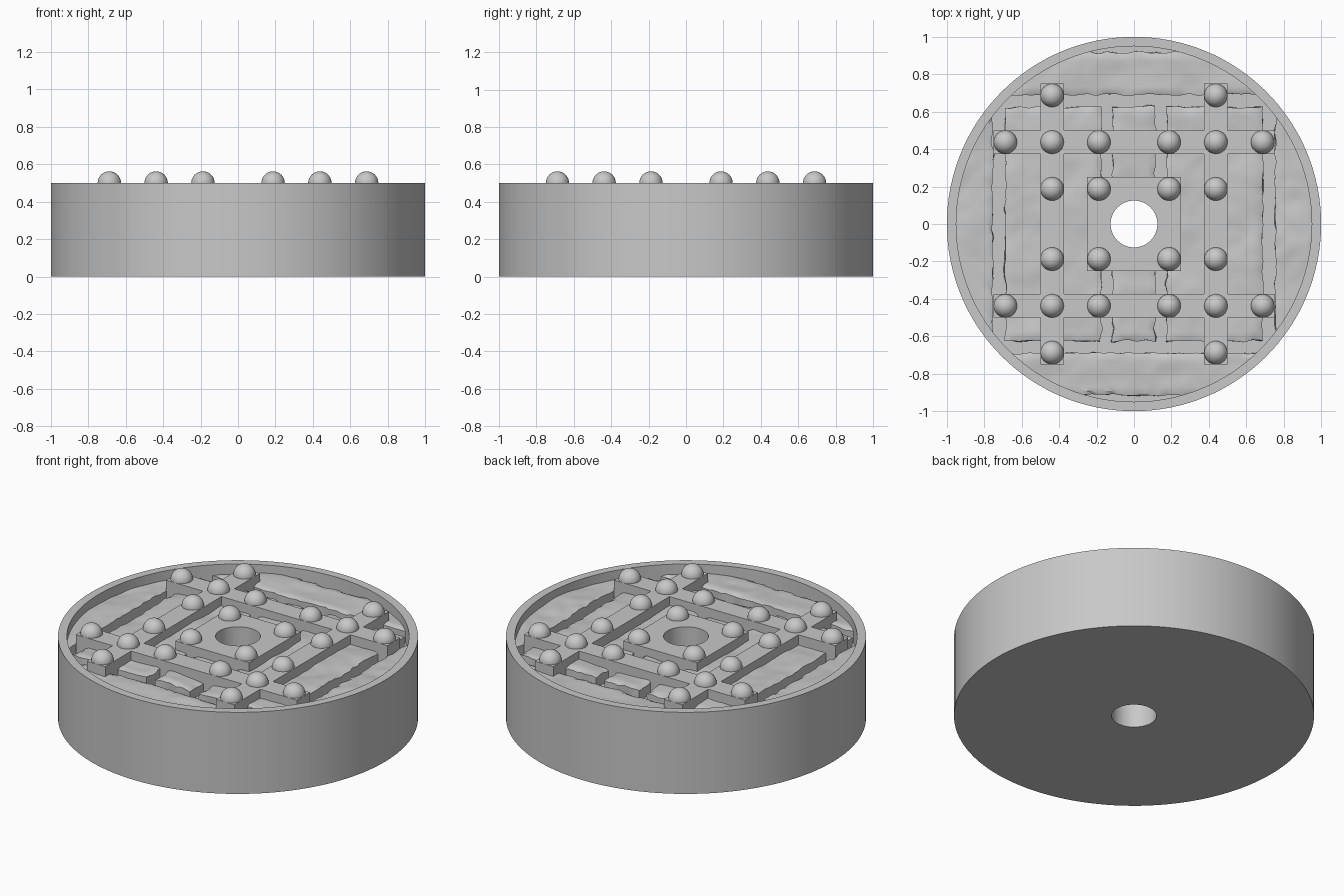
import bpy, bmesh, math
from mathutils import Vector, noise

cube = bpy.data.objects.get("Cube")
if cube:
    bpy.data.objects.remove(cube, do_unlink=True)

TOP = 0.5        # rim, beam and hub height
FLOOR = 0.37     # bottom of the grooves
STONE = 0.445    # mean slab height
INNER = 0.95     # inner radius of the rim
HOLE = 0.125
SEG = 128

stone_grey = bpy.data.materials.new("stone_grey")
stone_grey.use_nodes = True
grey = (0.58, 0.58, 0.58, 1)
stone_grey.diffuse_color = grey
stone_grey.node_tree.nodes["Principled BSDF"].inputs["Base Color"].default_value = grey


def finish(name, bm, smooth=None):
    bmesh.ops.recalc_face_normals(bm, faces=bm.faces)
    mesh = bpy.data.meshes.new(name)
    bm.to_mesh(mesh)
    bm.free()
    obj = bpy.data.objects.new(name, mesh)
    bpy.context.collection.objects.link(obj)
    mesh.materials.append(stone_grey)
    if smooth:
        bpy.ops.object.select_all(action='DESELECT')
        obj.select_set(True)
        bpy.context.view_layer.objects.active = obj
        bpy.ops.object.shade_smooth_by_angle(angle=math.radians(smooth))
    return obj


def ring_solid(name, rings):
    """Closed ring solid from a list of functions angle -> point."""
    bm = bmesh.new()
    loops = []
    for ring in rings:
        loops.append([bm.verts.new(ring(math.tau * i / SEG)) for i in range(SEG)])
    for a, b in zip(loops, loops[1:] + loops[:1]):
        for i in range(SEG):
            j = (i + 1) % SEG
            bm.faces.new((a[i], a[j], b[j], b[i]))
    return finish(name, bm, 30)


def circle(r, z):
    return lambda t: (r * math.cos(t), r * math.sin(t), z)


def square(h, z):
    def point(t):
        c, s = math.cos(t), math.sin(t)
        k = h / max(abs(c), abs(s))
        return (c * k, s * k, z)
    return point


def block(name, x0, x1, y0, y1):
    bm = bmesh.new()
    bmesh.ops.create_cube(bm, size=1)
    for v in bm.verts:
        v.co = (x0 + (v.co.x + 0.5) * (x1 - x0),
                y0 + (v.co.y + 0.5) * (y1 - y0),
                FLOOR + (v.co.z + 0.5) * (TOP - FLOOR))
    return finish(name, bm)


def slab(name, place, nu, nv):
    """Rough stone slab; place maps (0..1, 0..1) to (x, y)."""
    bm = bmesh.new()
    grid = []
    for i in range(nu + 1):
        row = []
        for j in range(nv + 1):
            x, y = place(i / nu, j / nv)
            p = Vector((x, y, 0))
            z = STONE + 0.014 * noise.noise(p * 4) + 0.005 * noise.noise(p * 13)
            if i in (0, nu) or j in (0, nv):
                # chipped edge
                x += 0.012 * noise.noise(p * 17 + Vector((5, 0, 0)))
                y += 0.012 * noise.noise(p * 17 + Vector((0, 9, 0)))
                z -= 0.008 + 0.008 * noise.noise(p * 21)
            row.append(bm.verts.new((x, y, z)))
        grid.append(row)
    for i in range(nu):
        for j in range(nv):
            bm.faces.new((grid[i][j], grid[i + 1][j], grid[i + 1][j + 1], grid[i][j + 1]))
    # skirt down to the groove floor
    border = [e for e in bm.edges if e.is_boundary]
    skirt = bmesh.ops.extrude_edge_only(bm, edges=border)["geom"]
    for v in skirt:
        if isinstance(v, bmesh.types.BMVert):
            v.co.z = FLOOR
            v.co.x += 0.008 * noise.noise(v.co * 15)
            v.co.y += 0.008 * noise.noise(v.co * 15 + Vector((3, 3, 3)))
    return finish(name, bm, 30)


def rect(x0, x1, y0, y1):
    return lambda u, v: (x0 + u * (x1 - x0), y0 + v * (y1 - y0))


def segment(d0, d1, side, along_x):
    """Strip between two chords, its ends tucked into the rim."""
    def place(u, v):
        d = d0 + v * (d1 - d0)
        w = (2 * u - 1) * math.sqrt(0.975 ** 2 - d * d)
        return (w, side * d) if along_x else (side * d, w)
    return place


# Dish with rim and central bore
ring_solid("round_base", [circle(HOLE, 0), circle(1, 0), circle(1, TOP),
                          circle(INNER, TOP), circle(INNER, FLOOR), circle(HOLE, FLOOR)])

# Square hub around the bore
ring_solid("square_hub", [circle(HOLE, FLOOR), square(0.25, FLOOR),
                          square(0.25, TOP), circle(HOLE, TOP)])

# Crossing beams
for s, side in ((-1, "right"), (1, "left")):
    x0, x1 = sorted((s * 0.375, s * 0.5))
    block(side + "_beam", x0, x1, -0.75, 0.75)
for s, side in ((-1, "front"), (1, "back")):
    y0, y1 = sorted((s * 0.375, s * 0.5))
    for part, x0, x1 in (("right", -0.75, -0.5), ("middle", -0.375, 0.375), ("left", 0.5, 0.75)):
        block(f"{side}_beam_{part}", x0, x1, y0, y1)

# Floor slabs, separated by grooves
for s, side in ((-1, "right"), (1, "left")):
    x0, x1 = sorted((s * 0.175, s * 0.6875))
    slab(side + "_inner_slab", rect(x0, x1, -0.625, 0.625), 20, 50)
    slab(side + "_outer_slab", segment(0.755, 0.965, s, False), 50, 10)
for s, side in ((-1, "front"), (1, "back")):
    y0, y1 = sorted((s * 0.2, s * 0.625))
    slab(side + "_inner_slab", rect(-0.113, 0.113, y0, y1), 10, 18)
    slab(side + "_outer_slab", segment(0.69, 0.915, s, True), 50, 10)

# Domed studs on the beams and hub
steps = (0.1875, 0.4375, 0.6875)
for a in steps:
    for b in steps:
        if a + b > 1.2 or abs(a - b) > 0.4:
            continue
        for x in (-a, a):
            for y in (-b, b):
                bm = bmesh.new()
                bmesh.ops.create_uvsphere(bm, u_segments=32, v_segments=16, radius=0.0625)
                bmesh.ops.translate(bm, verts=bm.verts, vec=(x, y, TOP))
                finish("stud", bm, 30)
